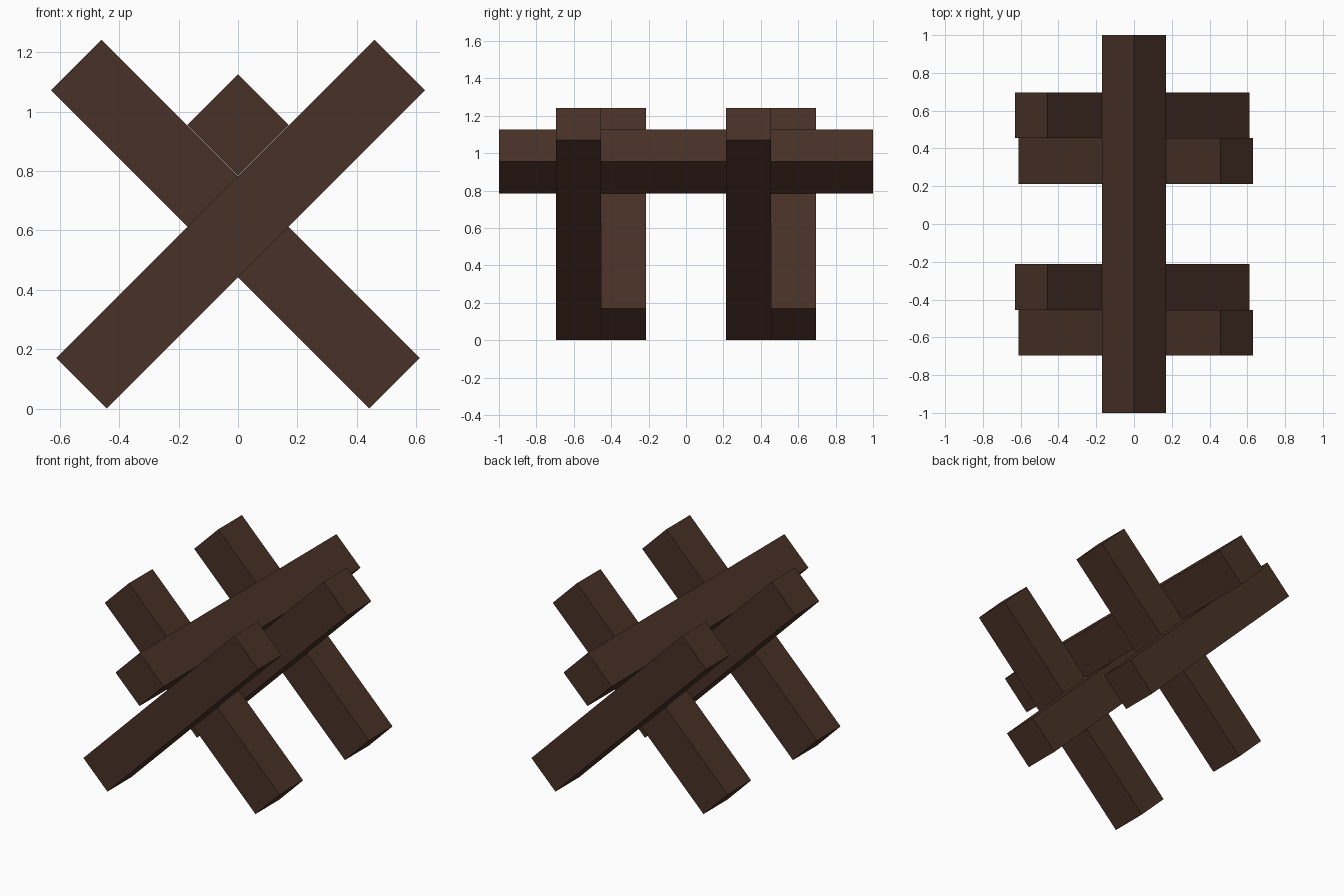
import bpy, math

if "Cube" in bpy.data.objects:
    bpy.data.objects.remove(bpy.data.objects["Cube"])

wood = bpy.data.materials.new("dark_brown_wood")
wood.diffuse_color = (0.066, 0.031, 0.020, 1)
wood.use_nodes = True
wood.node_tree.nodes["Principled BSDF"].inputs["Base Color"].default_value = wood.diffuse_color

THICK = 0.241   # square timber section
LEG = 1.515     # leg length


def beam(name, center, size, tilt):
    """Square timber, tilted about the y axis."""
    bpy.ops.mesh.primitive_cube_add(size=1, location=center)
    ob = bpy.context.object
    ob.name = name
    ob.scale = size
    ob.rotation_euler = (0, math.radians(tilt), 0)
    bpy.ops.object.transform_apply(location=False, rotation=True, scale=True)
    ob.data.materials.append(wood)
    return ob


# Two crossed leg pairs; in each the front leg rises to the right
for side, y in (("front", -0.454), ("back", 0.454)):
    beam(side + "_leg_rising_right", (0.0085, y - THICK / 2, 0.621),
         (LEG, THICK, THICK), -45)
    beam(side + "_leg_rising_left", (-0.0085, y + THICK / 2, 0.621),
         (LEG, THICK, THICK), 45)

# Long rail resting diamond-wise in the crooks of the legs
beam("ridge_rail", (0, 0, 0.955), (THICK, 2.0, THICK), 45)
